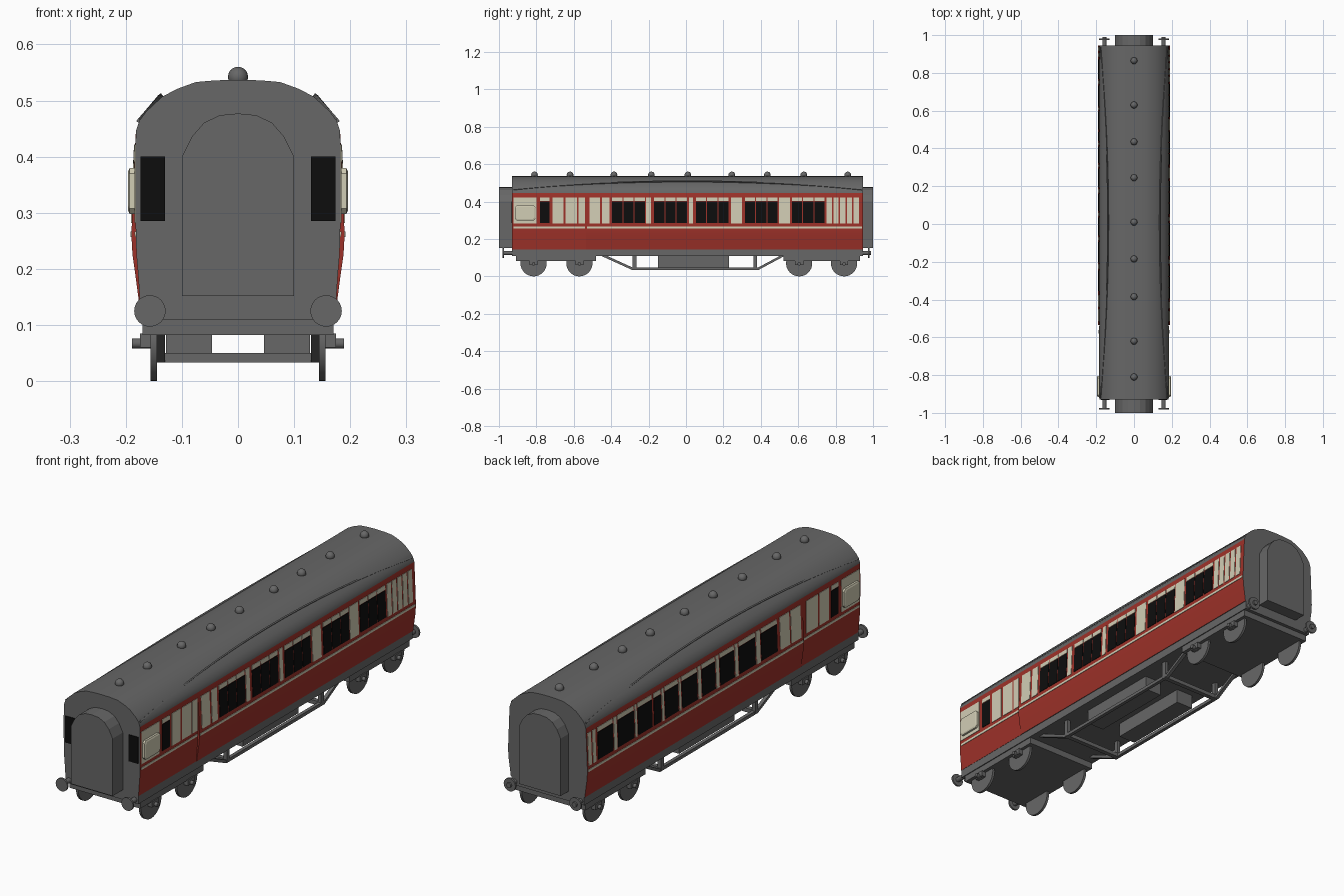
import bpy, bmesh, math
from mathutils import Matrix, Vector

if "Cube" in bpy.data.objects:
    bpy.data.objects.remove(bpy.data.objects["Cube"])


def material(name, rgb):
    m = bpy.data.materials.new(name)
    m.diffuse_color = (*rgb, 1)
    m.use_nodes = True
    m.node_tree.nodes["Principled BSDF"].inputs["Base Color"].default_value = m.diffuse_color
    return m


GREY = material("roof grey", (0.135, 0.135, 0.135))
RED = material("carriage red", (0.34, 0.031, 0.022))
CREAM = material("panel cream", (0.64, 0.61, 0.46))
BLACK = material("window black", (0.004, 0.004, 0.004))


def finish(name, bm, mats, smooth=False):
    bmesh.ops.recalc_face_normals(bm, faces=bm.faces)
    me = bpy.data.meshes.new(name)
    bm.to_mesh(me)
    bm.free()
    ob = bpy.data.objects.new(name, me)
    bpy.context.collection.objects.link(ob)
    for m in mats:
        me.materials.append(m)
    if smooth:
        bpy.ops.object.select_all(action='DESELECT')
        ob.select_set(True)
        bpy.context.view_layer.objects.active = ob
        bpy.ops.object.shade_smooth_by_angle(angle=math.radians(35))
    return ob


def loft(bm, rings):
    """Skin a list of closed point rings and cap both ends."""
    vs = [[bm.verts.new(p) for p in r] for r in rings]
    n = len(vs[0])
    for a, b in zip(vs, vs[1:]):
        for i in range(n):
            bm.faces.new((a[i], a[(i + 1) % n], b[(i + 1) % n], b[i]))
    bm.faces.new(vs[0])
    bm.faces.new(vs[-1])


def prism(bm, pts, y0, y1):
    loft(bm, [[(x, y, z) for x, z in pts] for y in (y0, y1)])


def box(bm, x0, x1, y0, y1, z0, z1):
    prism(bm, [(x0, z0), (x1, z0), (x1, z1), (x0, z1)], y0, y1)


def cyl(bm, r, depth, loc, axis, seg=24):
    rot = Matrix.Rotation(math.pi / 2, 4, 'Y' if axis == 'X' else 'X')
    bmesh.ops.create_cone(bm, cap_ends=True, segments=seg, radius1=r, radius2=r,
                          depth=depth, matrix=Matrix.Translation(loc) @ rot)


def symmetric(half):
    return half + [(-x, z) for x, z in reversed(half) if x > 0]


# Body shells: wide saloon and slightly narrower guard section
ROOF = [(0.182, 0.445), (0.176, 0.464), (0.163, 0.481), (0.135, 0.507),
        (0.108, 0.521), (0.075, 0.533), (0.04, 0.536), (0, 0.537)]
WIDE = [(0.177, 0.145), (0.183, 0.19), (0.188, 0.225), (0.19, 0.26), (0.188, 0.31),
        (0.185, 0.39)]
NARROW = [(0.175, 0.145), (0.178, 0.19), (0.181, 0.225), (0.182, 0.26), (0.183, 0.31),
          (0.183, 0.39)]
FRONT, STEP, BACK = -0.93, -0.535, 0.945
for name, side, y0, y1 in (("saloon_body", WIDE, STEP, BACK),
                           ("guard_body", NARROW, FRONT, STEP)):
    bm = bmesh.new()
    prism(bm, symmetric(side + ROOF), y0, y1)
    bm.normal_update()
    for f in bm.faces:
        c = f.calc_center_median()
        at_end = min(abs(c.y - FRONT), abs(c.y - BACK)) < 0.01
        f.material_index = int(not at_end and 0.147 < c.z < 0.445)
    finish(name, bm, [GREY, RED], True)


def side_x(y, z):
    prof = (WIDE if y > STEP else NARROW) + ROOF[:1]
    for (xa, za), (xb, zb) in zip(prof, prof[1:]):
        if z <= zb:
            return xa + (xb - xa) * (z - za) / (zb - za)
    return prof[-1][0]


def plate(bm, s, y0, y1, z0, z1, t=0.002):
    """Thin panel following the body side."""
    ym = (y0 + y1) / 2
    a, b = side_x(ym, z0), side_x(ym, z1)
    prism(bm, [(s * (a - .003), z0), (s * (a + t), z0),
               (s * (b + t), z1), (s * (b - .003), z1)], y0, y1)


# Side layouts: cream panels and window openings along y
right_windows = [(-0.78, -0.73)]
for start in (-0.395, -0.17, 0.053, 0.315, 0.566):
    right_windows += [(start + i * 0.06, start + i * 0.06 + 0.055) for i in range(3)]
right_panels = [(-0.922, -0.80), (-0.715, -0.655), (-0.645, -0.582), (-0.575, -0.54),
                (-0.517, -0.46), (-0.448, -0.41), (-0.213, -0.187), (0.016, 0.038),
                (0.24, 0.3), (0.496, 0.555)]
right_panels += [(0.752 + i * 0.036, 0.78 + i * 0.036) for i in range(5)]
left_windows = [(-0.78, -0.73), (-0.355, -0.246), (-0.205, -0.095), (-0.061, 0.035),
                (0.069, 0.158), (0.192, 0.295), (0.322, 0.411), (0.439, 0.487),
                (0.50, 0.596), (0.623, 0.733), (0.767, 0.87)]
left_panels = [(-0.922, -0.80), (-0.715, -0.65), (-0.64, -0.56), (-0.517, -0.45),
               (-0.44, -0.375), (0.885, 0.905), (0.915, 0.937)]
left_panels += [(a[1] + 0.007, b[0] - 0.007)
                for a, b in zip(left_windows[1:], left_windows[2:]) if b[0] - a[1] > 0.02]

for s, side, wins, pans in ((1, "right", right_windows, right_panels),
                            (-1, "left", left_windows, left_panels)):
    bm = bmesh.new()
    for y0, y1 in wins:
        plate(bm, s, y0, y1, 0.285, 0.4)
    finish(side + "_windows", bm, [BLACK])
    bm = bmesh.new()
    for y0, y1 in pans:
        plate(bm, s, y0, y1, 0.282, 0.422)
    for y0, y1 in wins:
        plate(bm, s, y0, y1, 0.403, 0.422)
    finish(side + "_cream_panels", bm, [CREAM])
    bm = bmesh.new()
    for y0, y1 in ((-0.922, STEP - .005), (STEP + .005, 0.94)):
        plate(bm, s, y0, y1, 0.257, 0.267)
    finish(side + "_waist_line", bm, [CREAM])

    # Guard lookout bulge with tapered rim
    bm = bmesh.new()
    rings = []
    for x, m in ((0.18, 0), (0.193, 0), (0.196, 0.006)):
        y0, y1, z0, z1, c = -0.915 + m, -0.805 - m, 0.298 + m, 0.38 - m, 0.01
        rings.append([(s * x, y, z) for y, z in
                      ((y0 + c, z0), (y1 - c, z0), (y1, z0 + c), (y1, z1 - c),
                       (y1 - c, z1), (y0 + c, z1), (y0, z1 - c), (y0, z0 + c))])
    loft(bm, rings)
    finish(side + "_lookout", bm, [CREAM])

    # Curved rain strip on the roof
    bm = bmesh.new()
    rings = []
    for i in range(17):
        u = i / 8 - 1
        k = 1 - u * u
        p = Vector((0.173 - 0.038 * k, 0.461 + 0.044 * k))
        n = Vector((0.8 - 0.2 * k, 0.6 + 0.2 * k))
        t = Vector((-n.y, n.x)) * 0.003
        rings.append([(s * q.x, 0.007 + u * 0.93, q.y) for q in
                      (p - t - n * .004, p - t + n * .008, p + t + n * .008, p + t - n * .004)])
    loft(bm, rings)
    finish(side + "_rain_strip", bm, [GREY])

# Front end windows
bm = bmesh.new()
for s in (-1, 1):
    box(bm, s * 0.13, s * 0.174, FRONT - 0.003, FRONT + 0.003, 0.285, 0.4)
finish("end_windows", bm, [BLACK])

# Arched gangways at both ends
arch = symmetric([(0.1, 0.152), (0.1, 0.4), (0.082, 0.436), (0.06, 0.461),
                  (0.032, 0.474), (0, 0.477)])
for name, y0, y1 in (("front_gangway", -1, FRONT + .01), ("back_gangway", BACK - .01, 1)):
    bm = bmesh.new()
    prism(bm, arch, y0, y1)
    finish(name, bm, [GREY])

# Domed roof ventilators
bm = bmesh.new()
for y in (-0.81, -0.62, -0.385, -0.185, 0.01, 0.245, 0.435, 0.63, 0.865):
    bmesh.ops.create_uvsphere(bm, u_segments=16, v_segments=10, radius=0.018,
                              matrix=Matrix.Translation((0, y, 0.542)))
finish("roof_ventilators", bm, [GREY], True)

# Underframe floor and bogie frames
bm = bmesh.new()
box(bm, -0.174, 0.174, FRONT, BACK, 0.11, 0.15)
finish("underframe", bm, [GREY])
for name, y0, y1 in (("front_bogie", -0.91, -0.48), ("back_bogie", 0.52, 0.93)):
    bm = bmesh.new()
    box(bm, -0.17, 0.17, y0, y1, 0.082, 0.112)
    finish(name, bm, [GREY])

# Wheels, axle boxes and buffers
wheels, boxes, buffers = bmesh.new(), bmesh.new(), bmesh.new()
for s in (-1, 1):
    for y in (-0.815, -0.57, 0.605, 0.845):
        cyl(wheels, 0.07, 0.011, (s * 0.15, y, 0.07), 'X', 32)
        box(boxes, s * 0.154, s * 0.175, y - 0.022, y + 0.022, 0.06, 0.085)
        cyl(boxes, 0.009, 0.04, (s * 0.169, y, 0.067), 'X', 12)
    for e, y in ((-1, FRONT), (1, BACK)):
        cyl(buffers, 0.011, 0.06, (s * 0.157, y + e * 0.015, 0.125), 'Y', 12)
        cyl(buffers, 0.028, 0.008, (s * 0.157, e * 0.978, 0.125), 'Y', 24)
finish("wheels", wheels, [GREY], True)
finish("axle_boxes", boxes, [GREY], True)
finish("buffers", buffers, [GREY], True)

# Truss rods with queen posts and cross beams
bm = bmesh.new()
path = [(-0.45, 0.115), (-0.285, 0.04), (0.385, 0.04), (0.525, 0.115)]
for s in (-1, 1):
    loft(bm, [[(s * 0.13, y, z - .007), (s * 0.145, y, z - .007),
               (s * 0.145, y, z + .007), (s * 0.13, y, z + .007)] for y, z in path])
    for y in (-0.275, 0.37):
        box(bm, s * 0.13, s * 0.146, y - 0.01, y + 0.01, 0.035, 0.115)
for y in (-0.275, 0.37):
    box(bm, -0.13, 0.13, y - 0.01, y + 0.01, 0.033, 0.05)
finish("truss_frame", bm, [GREY])

# Battery boxes
bm = bmesh.new()
for s in (-1, 1):
    box(bm, s * 0.046, s * 0.128, -0.15, 0.23, 0.048, 0.115)
finish("battery_boxes", bm, [GREY])
